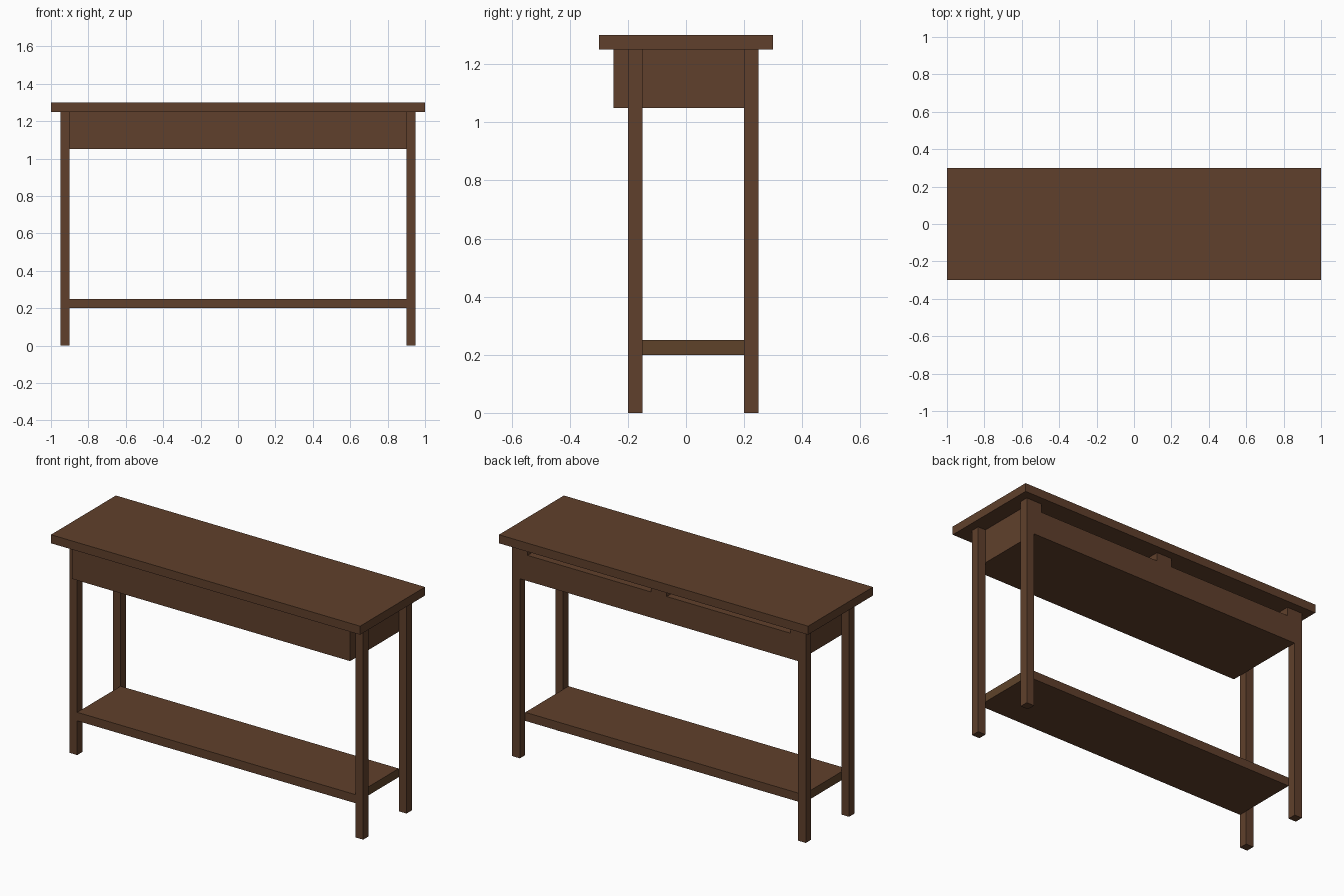
import bpy
import bmesh
from mathutils import Vector

cube = bpy.data.objects.get("Cube")
if cube:
    bpy.data.objects.remove(cube, do_unlink=True)


def material(name, rgb):
    mat = bpy.data.materials.new(name)
    mat.use_nodes = True
    colour = (*rgb, 1.0)
    mat.diffuse_color = colour
    bsdf = next(n for n in mat.node_tree.nodes if n.type == "BSDF_PRINCIPLED")
    bsdf.inputs["Base Color"].default_value = colour
    return mat


wood = material("dark_brown_wood", (0.117, 0.051, 0.025))
end_wood = material("olive_brown_wood", (0.113, 0.055, 0.023))


def box(name, low, high):
    """Axis-aligned box between two opposite corners."""
    low, high = Vector(low), Vector(high)
    bm = bmesh.new()
    bmesh.ops.create_cube(bm, size=1.0)
    bmesh.ops.scale(bm, vec=high - low, verts=bm.verts)
    bmesh.ops.translate(bm, vec=(low + high) / 2, verts=bm.verts)
    mesh = bpy.data.meshes.new(name)
    bm.to_mesh(mesh)
    bm.free()
    mesh.materials.append(wood)
    obj = bpy.data.objects.new(name, mesh)
    bpy.context.collection.objects.link(obj)
    return obj


# Table top
box("table_top", (-1, -0.3, 1.25), (1, 0.3, 1.3))

# Four square legs
for side, x in (("right", -0.95), ("left", 0.9)):
    for place, y in (("front", -0.2), ("back", 0.2)):
        box(f"{place}_{side}_leg", (x, y, 0), (x + 0.05, y + 0.05, 1.25))

# Low shelf, with end grain on its two short edges
shelf = box("lower_shelf", (-0.9, -0.2, 0.2), (0.9, 0.2, 0.25))
shelf.data.materials.append(end_wood)
for face in shelf.data.polygons:
    if abs(face.normal.x) > 0.9:
        face.material_index = 1

# Deep apron, with two shallow compartments open at the back
apron = box("apron", (-0.9, -0.25, 1.05), (0.9, 0.25, 1.25))
for x in (-0.85, 0.05):
    cutter = box("compartment_cutter", (x, -0.2, 1.2), (x + 0.8, 0.35, 1.35))
    cutter.hide_render = True
    cut = apron.modifiers.new("compartment", "BOOLEAN")
    cut.operation = "DIFFERENCE"
    cut.solver = "EXACT"
    cut.object = cutter
    bpy.context.view_layer.objects.active = apron
    bpy.ops.object.modifier_apply(modifier=cut.name)
    bpy.data.objects.remove(cutter, do_unlink=True)
